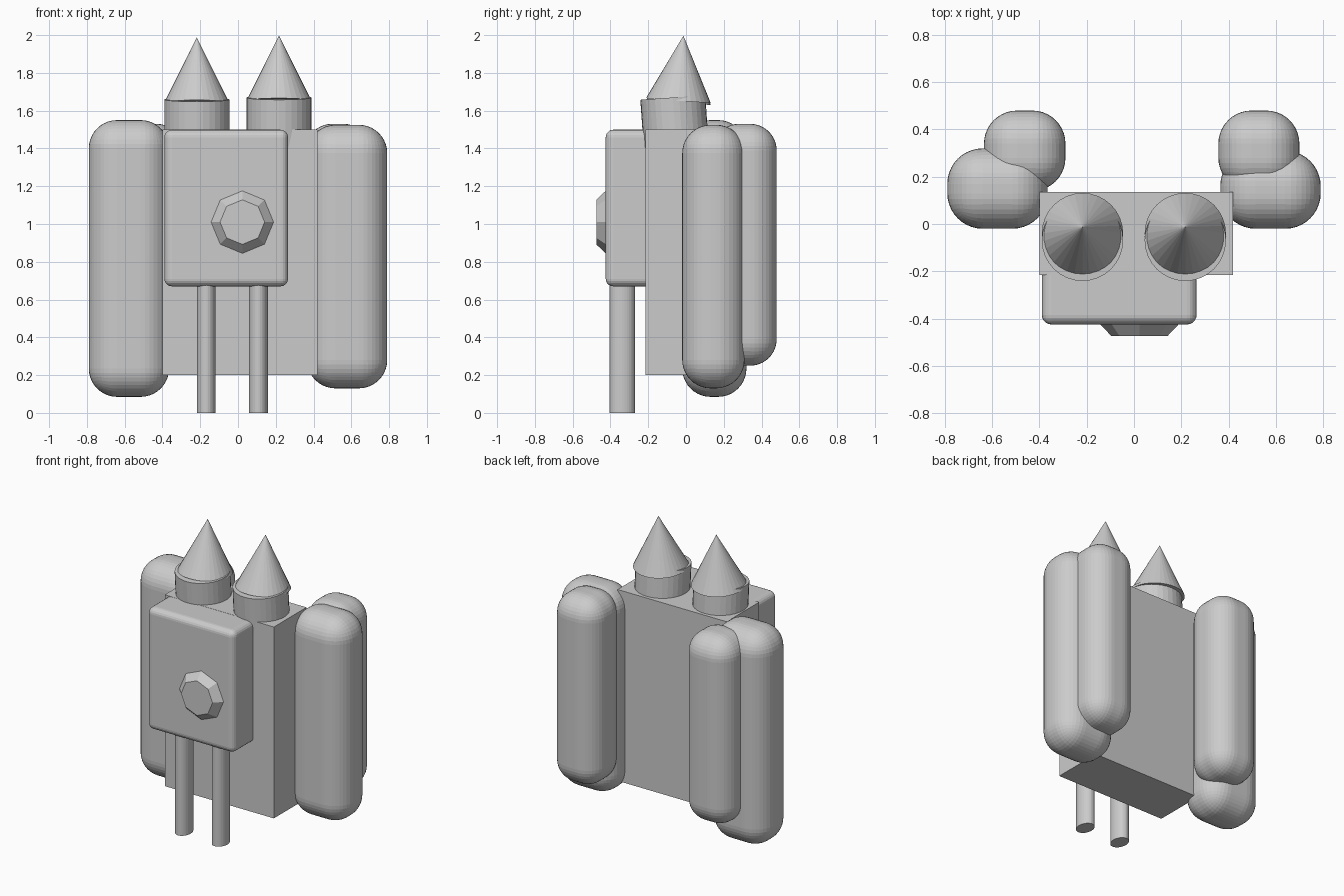
import bpy
import bmesh
import math
from mathutils import Matrix, Vector

cube = bpy.data.objects.get("Cube")
if cube:
    bpy.data.objects.remove(cube, do_unlink=True)

GREY = (0.6, 0.6, 0.6, 1)
grey = bpy.data.materials.new("plain_grey")
grey.use_nodes = True
grey.diffuse_color = GREY
grey.node_tree.nodes["Principled BSDF"].inputs["Base Color"].default_value = GREY


def finish(bm, name):
    mesh = bpy.data.meshes.new(name)
    bm.to_mesh(mesh)
    bm.free()
    mesh.materials.append(grey)
    obj = bpy.data.objects.new(name, mesh)
    bpy.context.collection.objects.link(obj)
    return obj


def box(name, x, y, z, radius=0, segments=1):
    """Box from (min, max) ranges, with optional rounded edges."""
    low, high = Vector((x[0], y[0], z[0])), Vector((x[1], y[1], z[1]))
    bm = bmesh.new()
    matrix = Matrix.Translation((low + high) / 2) @ Matrix.Diagonal((*(high - low), 1))
    bmesh.ops.create_cube(bm, size=1, matrix=matrix)
    if radius:
        bmesh.ops.bevel(bm, geom=bm.edges[:], offset=radius, segments=segments,
                        profile=0.5, affect='EDGES')
    return finish(bm, name)


def cone(name, centre, r1, r2, depth, sides, tilt=0, stretch=1, spin=0):
    """Cone or cylinder about its centre; tilt turns it around the x axis."""
    matrix = (Matrix.Translation(centre) @ Matrix.Rotation(math.radians(tilt), 4, 'X')
              @ Matrix.Diagonal((1, stretch, 1, 1))
              @ Matrix.Rotation(math.radians(spin), 4, 'Z'))
    bm = bmesh.new()
    bmesh.ops.create_cone(bm, cap_ends=True, segments=sides, radius1=r1, radius2=r2,
                          depth=depth, matrix=matrix)
    bmesh.ops.remove_doubles(bm, verts=bm.verts[:], dist=0.0001)
    return finish(bm, name)


# Main body and rounded front panel
box("body", (-0.40, 0.42), (-0.215, 0.135), (0.20, 1.50))
box("front_panel", (-0.39, 0.265), (-0.425, -0.16), (0.67, 1.499), 0.04, 5)

# Faceted knob on the panel
cone("knob", (0.023, -0.445, 1.01), 0.175, 0.118, 0.06, 8, tilt=90)

# Oval legs under the panel
for side, x in (("right", -0.168), ("left", 0.108)):
    cone(side + "_leg", (x, -0.338, 0.375), 0.05, 0.05, 0.75, 32, stretch=1.34)

# Turrets leaning forward, with spires leaning back
for side, x, z in (("right", -0.218, 1.645), ("left", 0.217, 1.655)):
    cone(side + "_turret", (x, -0.058, z - 0.15), 0.172, 0.172, 0.33, 32, tilt=4)
    cone(side + "_spire", (x, -0.027, z + 0.17), 0.172, 0, 0.345, 32, tilt=-4.4)

# Soft side pods, a large one and a smaller one behind it on each side
box("right_large_pod", (-0.79, -0.365), (-0.02, 0.32), (0.085, 1.55), 0.15, 10)
box("left_large_pod", (0.365, 0.79), (-0.02, 0.31), (0.13, 1.525), 0.15, 10)
box("right_small_pod", (-0.635, -0.29), (0.14, 0.48), (0.25, 1.53), 0.14, 10)
box("left_small_pod", (0.357, 0.70), (0.14, 0.48), (0.25, 1.53), 0.14, 10)
